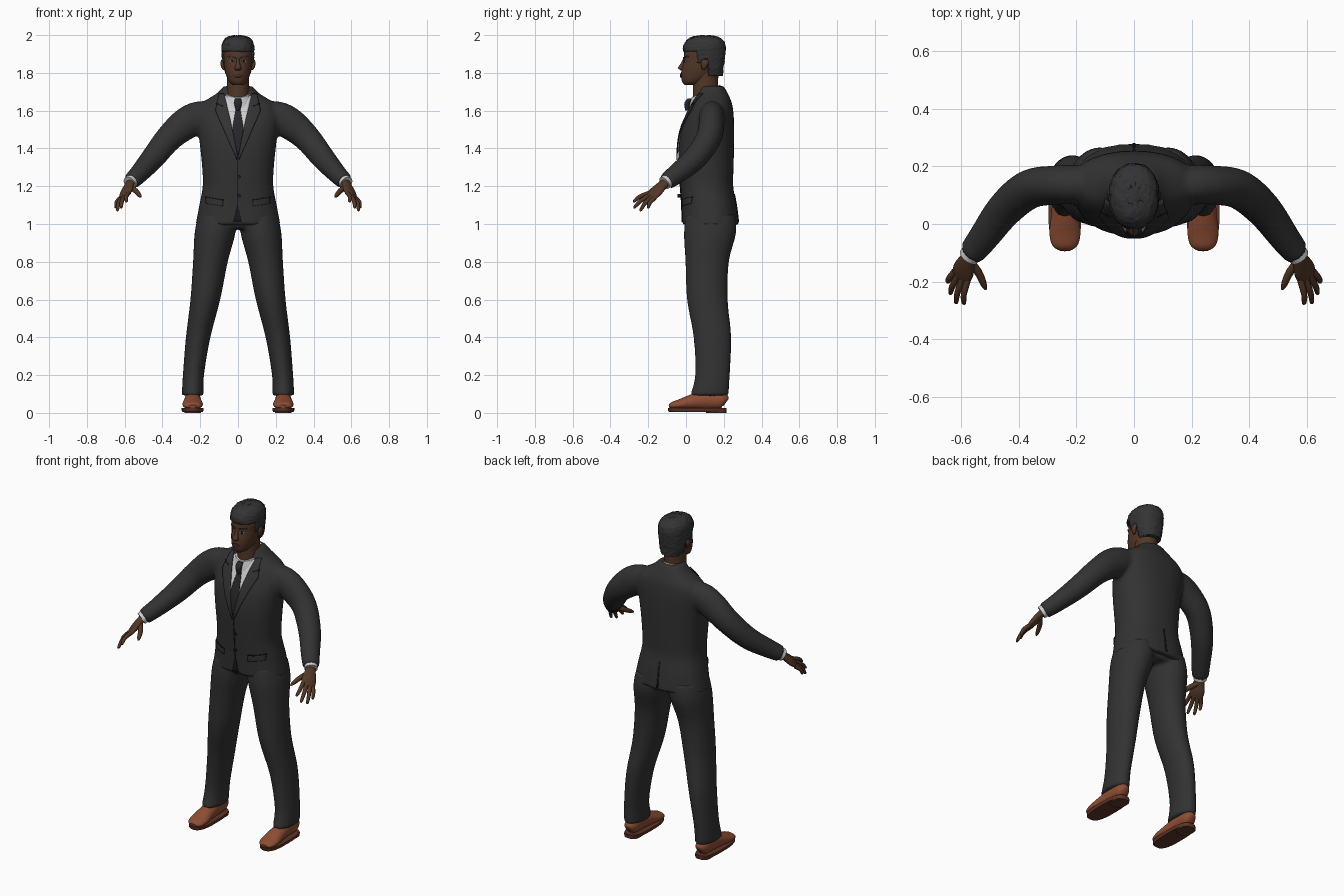
import bpy, bmesh, math, random
from mathutils import Vector
from mathutils.bvhtree import BVHTree

random.seed(4)
cube = bpy.data.objects.get("Cube")
if cube:
    bpy.data.objects.remove(cube, do_unlink=True)


def material(name, *rgb):
    m = bpy.data.materials.new(name)
    m.use_nodes = True
    m.diffuse_color = (*rgb, 1)
    m.node_tree.nodes["Principled BSDF"].inputs["Base Color"].default_value = (*rgb, 1)
    return m


SUIT = material("charcoal suit", .032, .032, .033)
TIE = material("black tie", .02, .02, .022)
SEAM = material("dark seam", .01, .01, .011)
SHIRT = material("white shirt", .62, .62, .64)
SKIN = material("brown skin", .085, .038, .02)
LIPS = material("dark lips", .07, .026, .018)
HAIR = material("black hair", .034, .034, .036)
EYE = material("eye white", .4, .38, .36)
SHOE = material("tan leather", .27, .075, .034)
SOLE = material("brown sole", .11, .035, .02)


def catmull(rings, steps):
    """Smoothly resample a list of equal-length tuples."""
    out = []
    for i in range(len(rings) - 1):
        a, b, c, d = (rings[min(max(i + k, 0), len(rings) - 1)] for k in (-1, 0, 1, 2))
        for s in range(steps):
            t = s / steps
            out.append([q + .5 * t * (r - p + t * (2*p - 5*q + 4*r - w + t * (3*(q - r) + w - p)))
                        for p, q, r, w in zip(a, b, c, d)])
    return out + [list(rings[-1])]


def loft(bm, rings, ref=None, side=1, n=32, steps=4, power=2, tilt=0):
    """Skin rings (x, y, z, ra, rb): level ones, or across the path if ref is given."""
    rings = catmull(rings, steps)
    mids = [Vector(r[:3]) for r in rings]
    loops = []
    for i, (mid, r) in enumerate(zip(mids, rings)):
        u, v = Vector((1, 0, 0)), Vector((0, 1, 0))
        if ref:
            t = (mids[min(i + 1, len(mids) - 1)] - mids[max(i - 1, 0)]).normalized()
            v = Vector(ref)
            v = (v - t * v.dot(t)).normalized()
            u = v.cross(t)
        loop = []
        for k in range(n):
            c, s = (math.copysign(abs(f) ** (2 / power), f)
                    for f in (math.cos(math.tau * k / n), math.sin(math.tau * k / n)))
            p = mid + u * (c * r[3]) + v * (s * r[4])
            p.z += tilt * (p.y - mid.y)
            p.x *= side
            loop.append(bm.verts.new(p))
        loops.append(loop)
    for a, b in zip(loops, loops[1:]):
        for k in range(n):
            bm.faces.new((a[k - 1], a[k], b[k], b[k - 1]))
    bm.faces.new(loops[0])
    bm.faces.new(loops[-1][::-1])


def make(name, bm, mat, angle=45):
    bmesh.ops.recalc_face_normals(bm, faces=bm.faces)
    me = bpy.data.meshes.new(name)
    bm.to_mesh(me)
    bm.free()
    me.materials.append(mat)
    ob = bpy.data.objects.new(name, me)
    bpy.context.collection.objects.link(ob)
    bpy.ops.object.select_all(action='DESELECT')
    ob.select_set(True)
    bpy.context.view_layer.objects.active = ob
    bpy.ops.object.shade_smooth_by_angle(angle=math.radians(angle))
    return ob


def part(name, mat, rings, sides=(1,), **kw):
    bm = bmesh.new()
    for s in sides:
        loft(bm, rings, side=s, **kw)
    return make(name, bm, mat)


def fuse(ob):
    """Melt overlapping cloth volumes into one soft skin."""
    m = ob.modifiers.new("fuse", 'REMESH')
    m.mode, m.voxel_size, m.use_smooth_shade = 'VOXEL', .011, True
    m = ob.modifiers.new("soften", 'SMOOTH')
    m.factor, m.iterations = .5, 4


def surface(ob):
    bpy.context.view_layer.update()
    return BVHTree.FromObject(ob, bpy.context.evaluated_depsgraph_get())


def patch(name, mat, target, left, right, lift=.003, sides=(1,), back=False, rows=6, cols=6):
    """Thin plate between two (x, z) polylines, draped on the target's front or back."""
    bm = bmesh.new()
    face = 1 if back else -1
    for s in sides:
        grid = []
        for i in range((len(left) - 1) * rows + 1):
            k = min(i // rows, len(left) - 2)
            t = i / rows - k
            a, b = (Vector(e[k]).lerp(Vector(e[k + 1]), t) for e in (left, right))
            row = []
            for j in range(cols + 1):
                p = a.lerp(b, j / cols)
                hit = target.ray_cast(Vector((p.x * s, face, p.y)), Vector((0, -face, 0)))[0]
                y = hit.y if hit else .1
                row.append(bm.verts.new((p.x * s, y + face * lift, p.y)))
            grid.append(row)
        for a, b in zip(grid, grid[1:]):
            for j in range(cols):
                bm.faces.new((a[j], a[j + 1], b[j + 1], b[j]))
    bmesh.ops.remove_doubles(bm, verts=bm.verts, dist=.0002)
    ob = make(name, bm, mat)
    m = ob.modifiers.new("thickness", 'SOLIDIFY')
    m.thickness, m.offset = .005, 0


BOTH = (1, -1)
Y = (0, 1, 0)

# Jacket: torso and sleeves fused together
bm = bmesh.new()
loft(bm, [(0, .13, .995, .225, .15), (0, .122, 1.1, .205, .145), (0, .11, 1.2, .187, .14),
          (0, .107, 1.3, .19, .145), (0, .107, 1.4, .2, .147), (0, .115, 1.5, .212, .14),
          (0, .13, 1.58, .22, .122), (0, .14, 1.64, .19, .103), (0, .142, 1.69, .115, .08),
          (0, .135, 1.73, .075, .065)], power=2.3)
for s in BOTH:
    loft(bm, [(.12, .14, 1.57, .07, .06), (.2, .137, 1.568, .083, .068), (.275, .135, 1.532, .085, .068),
              (.365, .12, 1.455, .072, .068), (.45, .05, 1.35, .063, .063),
              (.525, -.05, 1.265, .051, .054), (.565, -.102, 1.226, .045, .047)], ref=Y, side=s)
jacket = make("jacket", bm, SUIT)
fuse(jacket)

# Trousers: hips and legs fused together
bm = bmesh.new()
loft(bm, [(0, .13, .975, .17, .11), (0, .13, 1.02, .2, .13), (0, .125, 1.1, .18, .12)])
for s in BOTH:
    loft(bm, [(.24, .123, .09, .058, .103), (.236, .14, .2, .056, .092), (.211, .14, .4, .065, .1),
              (.173, .113, .6, .079, .108), (.146, .112, .8, .092, .115),
              (.122, .127, .95, .108, .138), (.11, .13, 1.05, .1, .13)], side=s)
fuse(make("trousers", bm, SUIT))

# Shirt, tie and jacket details
cloth = surface(jacket)
patch("shirt_front", SHIRT, cloth, [(-.078, 1.68), (-.05, 1.55), (-.004, 1.38)],
      [(.078, 1.68), (.05, 1.55), (.004, 1.38)], .002)
part("shirt_collar", SHIRT, [(0, .107, 1.645, .088, .092), (0, .105, 1.675, .08, .084),
                             (0, .105, 1.703, .072, .076)], tilt=.45)
part("tie_knot", TIE, [(0, .025, 1.665, .016, .014), (0, .006, 1.64, .02, .015),
                       (0, .008, 1.6, .011, .012)], n=16)
patch("tie_blade", TIE, cloth, [(-.012, 1.61), (-.03, 1.5), (-.004, 1.37)],
      [(.012, 1.61), (.03, 1.5), (.004, 1.37)], .006)
patch("lapels", SUIT, cloth, [(.074, 1.69), (.042, 1.56), (0, 1.35)],
      [(.1, 1.69), (.12, 1.6), (.006, 1.34)], .008, BOTH)
patch("lapel_notches", SEAM, cloth, [(.08, 1.627), (.08, 1.622)],
      [(.117, 1.64), (.117, 1.636)], .0095, BOTH, rows=1)
patch("front_edge", SEAM, cloth, [(-.005, 1.35), (-.005, 1.1), (-.024, 1.01)],
      [(0, 1.35), (0, 1.1), (.018, 1.01)], .001)
patch("pocket_flaps", SUIT, cloth, [(.08, 1.125), (.08, 1.095)], [(.17, 1.14), (.17, 1.108)], .004, BOTH)
patch("pocket_seams", SEAM, cloth, [(.078, 1.13), (.078, 1.125)], [(.172, 1.145), (.172, 1.14)], .003, BOTH)
patch("back_vent", SEAM, cloth, [(-.003, 1.16), (-.006, 1.01)], [(.003, 1.16), (.006, 1.01)], .001, back=True)
bm = bmesh.new()
for z in (1.25, 1.15):
    loft(bm, [(.006, -.044, z, .009, .009), (.006, -.03, z, .009, .009)], ref=(1, 0, 0), n=12, steps=1)
make("jacket_buttons", bm, SEAM)
part("shirt_cuffs", SHIRT, [(.555, -.088, 1.236, .036, .037), (.574, -.114, 1.217, .036, .037)],
     BOTH, ref=Y, n=24)

# Hands: palm, four fingers and thumb
SPREAD = Vector((.75, .45, -.45))
bm = bmesh.new()
for s in BOTH:
    loft(bm, [(.56, -.095, 1.23, .022, .028), (.577, -.125, 1.205, .02, .031),
              (.592, -.16, 1.17, .019, .042), (.603, -.188, 1.145, .012, .038)],
         ref=SPREAD, side=s, n=20)
    tips = [(.592, -.28, 1.118), (.62, -.277, 1.086), (.64, -.244, 1.07), (.648, -.203, 1.085)]
    for i, tip in enumerate(tips):
        base = Vector((.6, -.178, 1.152)) + SPREAD * (.02 * (i - 1.5))
        tip = Vector(tip)
        mid = base.lerp(tip, .55) + Vector((.006, -.004, .006))
        loft(bm, [(*base, .012, .012), (*mid, .011, .011), (*base.lerp(tip, .93), .008, .008),
                  (*tip, .003, .003)], ref=SPREAD, side=s, n=10, steps=3)
    loft(bm, [(.572, -.13, 1.198, .016, .016), (.541, -.168, 1.175, .014, .014),
              (.522, -.21, 1.153, .011, .011), (.515, -.228, 1.143, .004, .004)],
         ref=SPREAD, side=s, n=12, steps=3)
make("hands", bm, SKIN, 60)

# Head, neck, nose and ears
part("neck", SKIN, [(0, .11, 1.62, .07, .075), (0, .103, 1.7, .06, .067), (0, .105, 1.83, .06, .068)])
head = part("head", SKIN, [(0, .02, 1.735, .022, .025), (0, .037, 1.75, .044, .056), (0, .06, 1.78, .06, .086),
                           (0, .075, 1.82, .071, .098), (0, .083, 1.865, .076, .095),
                           (0, .09, 1.905, .079, .1), (0, .095, 1.95, .07, .09),
                           (0, .1, 1.985, .03, .04)])
part("nose", SKIN, [(0, -.003, 1.88, .008, .009), (0, -.016, 1.85, .01, .012), (0, -.024, 1.826, .018, .018),
                    (0, -.015, 1.812, .014, .01)], n=16)
part("ears", SKIN, [(.074, .092, 1.815, .004, .006), (.08, .096, 1.83, .009, .014),
                    (.084, .1, 1.855, .009, .02), (.082, .102, 1.872, .004, .01)], BOTH, n=16)

# Face details
face = surface(head)
patch("eyes", EYE, face, [(.03, 1.868), (.018, 1.862), (.03, 1.857)],
      [(.034, 1.868), (.045, 1.862), (.034, 1.857)], .002, BOTH)
patch("irises", SEAM, face, [(.027, 1.868), (.027, 1.857)], [(.037, 1.868), (.037, 1.857)], .004, BOTH, rows=3)
patch("eyebrows", HAIR, face, [(.014, 1.884), (.014, 1.877)], [(.052, 1.889), (.053, 1.884)], .003, BOTH)
patch("lips", LIPS, face, [(-.01, 1.796), (-.026, 1.787), (-.012, 1.777)],
      [(.01, 1.796), (.026, 1.787), (.012, 1.777)], .003)

# Short hair: shell trimmed along the hairline and roughened
bm = bmesh.new()
loft(bm, [(0, .135, 1.785, .058, .06), (0, .117, 1.82, .074, .081), (0, .102, 1.86, .082, .102),
          (0, .098, 1.9, .086, .11), (0, .098, 1.94, .086, .112), (0, .1, 1.97, .077, .098),
          (0, .1, 1.99, .054, .07), (0, .1, 1.998, .02, .025)], n=56, steps=6, power=2.2)


def bare(p):
    line = 1.912 if p.y < .06 else 1.85 if p.y < .085 else 1.875 if p.y < .118 else 1.78
    return p.z < line


bmesh.ops.delete(bm, geom=[f for f in bm.faces if bare(f.calc_center_median())], context='FACES')
for v in bm.verts:
    v.co += Vector([random.uniform(-.0025, .0025) for _ in range(3)])
hair = make("hair", bm, HAIR, 60)
m = hair.modifiers.new("thickness", 'SOLIDIFY')
m.thickness = .012

# Shoes: leather uppers, welted soles and heels
part("shoe_uppers", SHOE, [(.24, .212, .055, .022, .02), (.24, .19, .065, .045, .038), (.24, .11, .068, .05, .042),
                           (.24, .03, .057, .04, .048), (.24, -.03, .045, .028, .054),
                           (.24, -.072, .038, .02, .045), (.24, -.09, .034, .008, .025)],
     BOTH, ref=(1, 0, 0))
part("shoe_soles", SOLE, [(.24, .06, .006, .054, .15), (.24, .06, .012, .058, .155), (.24, .06, .025, .058, .155)],
     BOTH, power=2.8, steps=1)
part("shoe_heels", SOLE, [(.24, .16, 0, .044, .053), (.24, .16, .016, .046, .055)], BOTH, power=3, steps=1)
